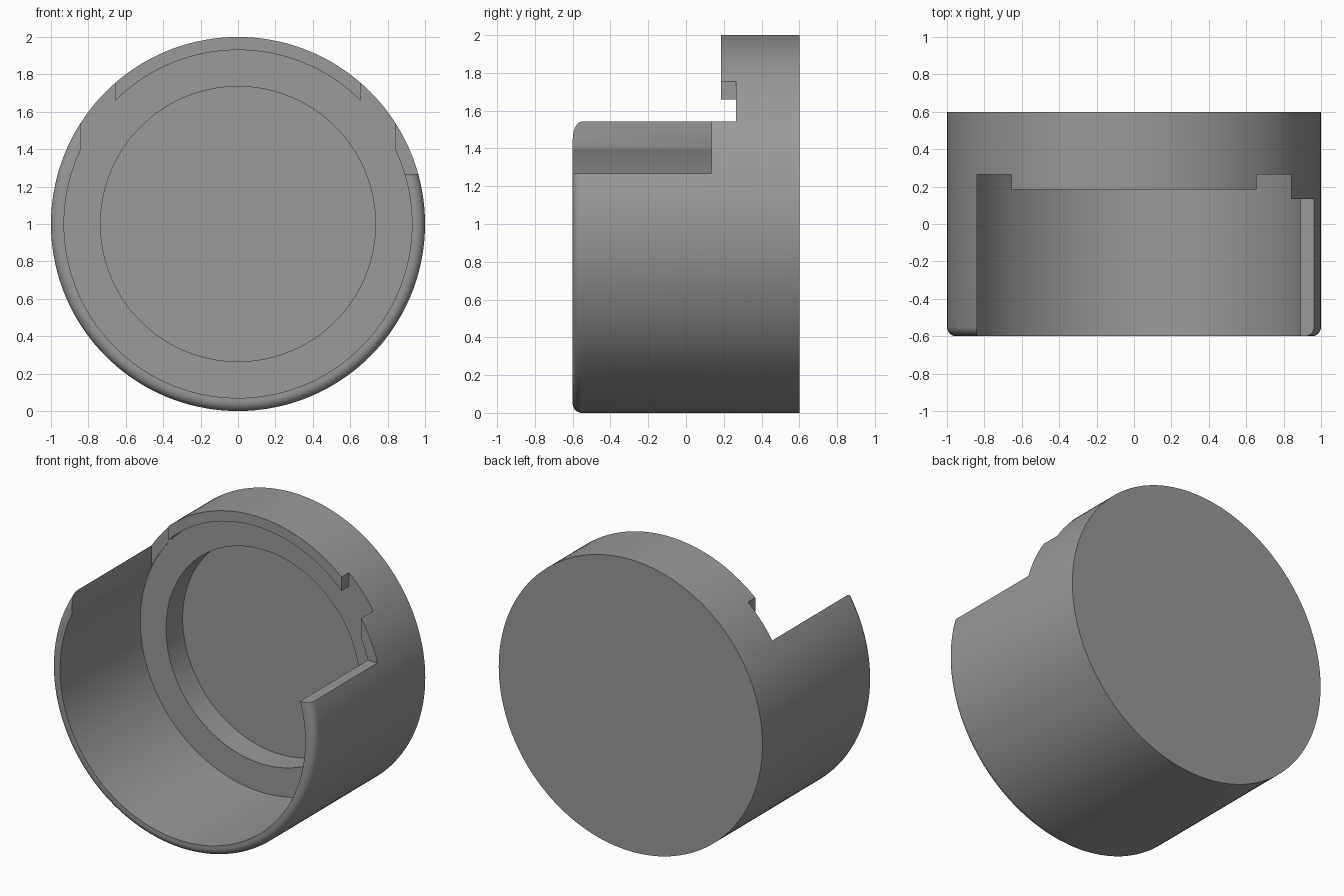
import bpy, bmesh, math
from mathutils import Matrix, Vector

if "Cube" in bpy.data.objects:
    bpy.data.objects.remove(bpy.data.objects["Cube"])

grey = bpy.data.materials.new("mid_grey")
grey.diffuse_color = (0.32, 0.32, 0.32, 1)
grey.use_nodes = True
grey.node_tree.nodes["Principled BSDF"].inputs["Base Color"].default_value = grey.diffuse_color


def make_object(name, bm):
    bmesh.ops.recalc_face_normals(bm, faces=bm.faces)
    mesh = bpy.data.meshes.new(name)
    bm.to_mesh(mesh)
    bm.free()
    mesh.materials.append(grey)
    ob = bpy.data.objects.new(name, mesh)
    bpy.context.collection.objects.link(ob)
    return ob


# Round cup: (radius, y) half profile, turned around the y axis
FILLET = 0.05
profile = [(0, 0.6), (1, 0.6)]
for i in range(9):
    a = math.pi / 2 * i / 8
    profile.append((1 - FILLET + FILLET * math.cos(a),
                    -0.6 + FILLET - FILLET * math.sin(a)))
profile += [(0.93, -0.6), (0.93, 0.27), (0.735, 0.27), (0.735, 0.45), (0, 0.45)]

bm = bmesh.new()
verts = [bm.verts.new((r, y, 1)) for r, y in profile]
edges = [bm.edges.new(pair) for pair in zip(verts, verts[1:])]
bmesh.ops.spin(bm, geom=verts + edges, cent=(0, 0, 1), axis=(0, 1, 0),
               angle=math.tau, steps=144, use_duplicate=False)
bmesh.ops.remove_doubles(bm, verts=bm.verts, dist=1e-4)
# merge the flat discs into single faces
bmesh.ops.dissolve_limit(bm, angle_limit=0.002, verts=bm.verts, edges=bm.edges)
cup = make_object("cup", bm)

# Stepped opening in the upper wall: (x, y) outline extruded upwards
outline = [(-0.84, -1), (-0.84, 0.265), (-0.655, 0.265), (-0.655, 0.185),
           (0.655, 0.185), (0.655, 0.265), (0.84, 0.265), (0.84, 0.135),
           (1.3, 0.135), (1.3, -1)]
bm = bmesh.new()
base = bm.faces.new([bm.verts.new((x, y, 1.268)) for x, y in outline])
top = bmesh.ops.extrude_face_region(bm, geom=[base])
bmesh.ops.translate(bm, vec=(0, 0, 1.2),
                    verts=[v for v in top["geom"] if isinstance(v, bmesh.types.BMVert)])
cutter = make_object("opening_cutter", bm)
cutter.hide_render = True

cut = cup.modifiers.new("opening", 'BOOLEAN')
cut.operation = 'DIFFERENCE'
cut.solver = 'EXACT'
cut.object = cutter
bpy.context.view_layer.objects.active = cup
cup.select_set(True)
cutter.select_set(False)
bpy.ops.object.modifier_apply(modifier=cut.name)
bpy.data.objects.remove(cutter)

# Smooth round walls, crisp rims
bpy.ops.object.shade_smooth_by_angle(angle=math.radians(30))
